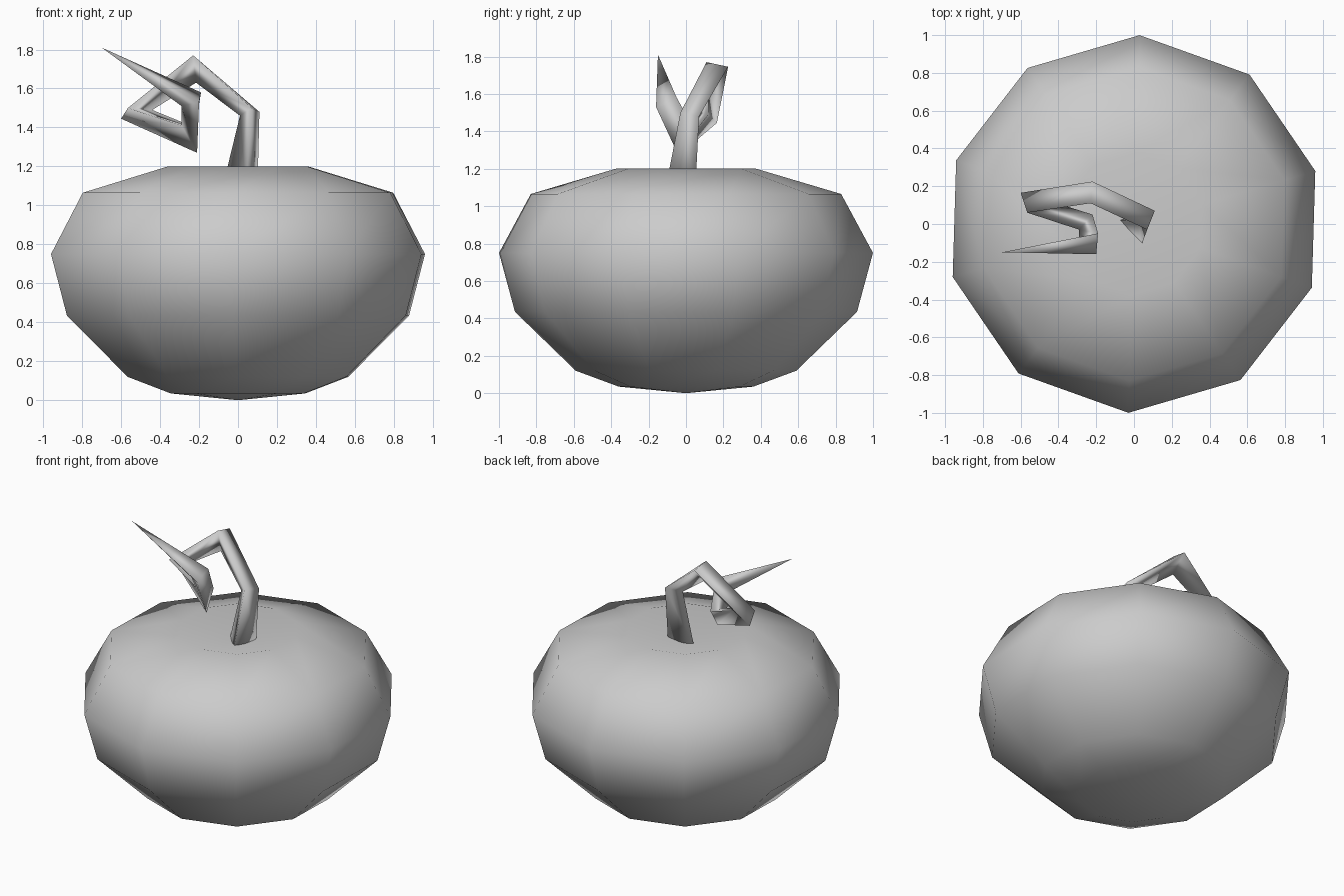
import bpy, bmesh
from math import cos, sin, radians

if "Cube" in bpy.data.objects:
    bpy.data.objects.remove(bpy.data.objects["Cube"])


def loft(name, rings):
    """Skin consecutive rings of points; a one-point ring closes to a pole."""
    bm = bmesh.new()
    loops = [[bm.verts.new(p) for p in ring] for ring in rings]
    for a, b in zip(loops, loops[1:]):
        n = max(len(a), len(b))
        for i in range(n):
            j = (i + 1) % n
            corners = [a[i % len(a)], a[j % len(a)], b[j % len(b)], b[i % len(b)]]
            bm.faces.new(list(dict.fromkeys(corners)))
    for loop in (loops[0], loops[-1]):
        if len(loop) > 2:
            bm.faces.new(loop)
    bmesh.ops.recalc_face_normals(bm, faces=bm.faces)
    for f in bm.faces:
        f.smooth = True
    mesh = bpy.data.meshes.new(name)
    bm.to_mesh(mesh)
    bm.free()
    obj = bpy.data.objects.new(name, mesh)
    bpy.context.collection.objects.link(obj)
    return obj


# Squat ten-sided body, with a shallow dimple under the stem
SIDES = 10
profile = [(0, 0), (0.36, 0.035), (0.59, 0.12), (0.915, 0.435), (1.0, 0.75),
           (0.83, 1.065), (0.375, 1.2), (0, 1.11)]
angles = [radians(88.3 + 360 * i / SIDES) for i in range(SIDES)]
loft("pumpkin_body", [[(r * cos(a), r * sin(a), z) for a in angles] if r else [(0, 0, z)]
                      for r, z in profile])

# Curled three-sided stem, tapering to a point
loft("curly_stem", [
    [(0.10, 0.05, 1.09), (0.04, -0.11, 1.09), (-0.08, 0.02, 1.09)],
    [(0.11, 0.07, 1.48), (0.07, -0.03, 1.50), (0.01, 0.02, 1.46)],
    [(-0.22, 0.225, 1.745), (-0.23, 0.11, 1.77), (-0.215, 0.12, 1.63)],
    [(-0.60, 0.165, 1.445), (-0.565, 0.06, 1.50), (-0.44, 0.12, 1.49)],
    [(-0.21, -0.04, 1.27), (-0.29, -0.03, 1.41), (-0.22, 0.05, 1.40)],
    [(-0.20, -0.16, 1.53), (-0.29, -0.09, 1.51), (-0.19, -0.05, 1.58)],
    [(-0.70, -0.15, 1.81)],
])
